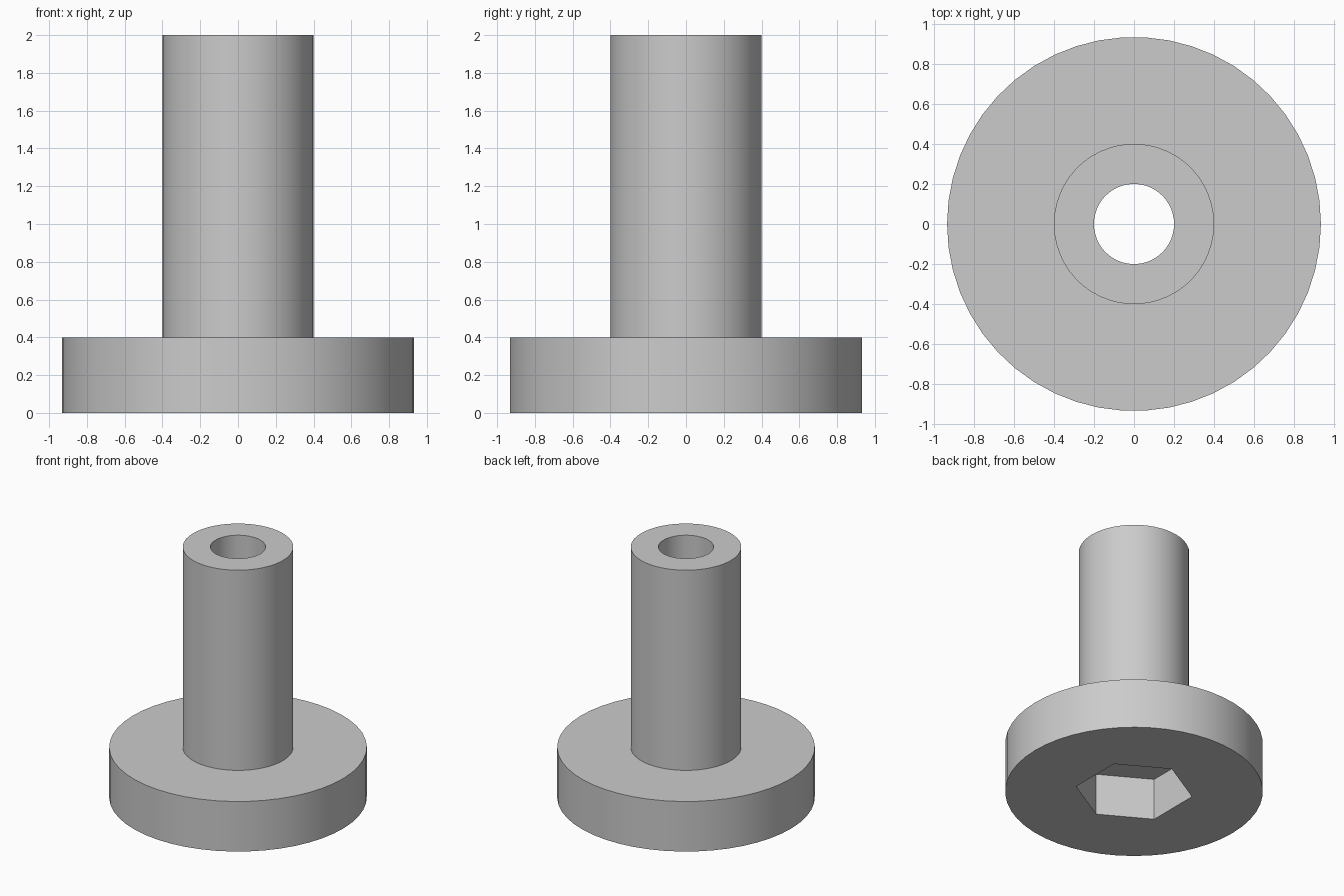
import bpy, bmesh, math

cube = bpy.data.objects.get("Cube")
if cube:
    bpy.data.objects.remove(cube, do_unlink=True)

SIDES = 50
HEAD_R, SHAFT_R, BORE_R, HEX_R = 0.933, 0.4, 0.2, 0.426
HEAD_H, SOCKET_H, TOP = 0.4, 0.333, 2.0

grey = bpy.data.materials.new("plain grey")
grey.use_nodes = True
colour = (0.6, 0.6, 0.6, 1)
grey.diffuse_color = colour
grey.node_tree.nodes["Principled BSDF"].inputs["Base Color"].default_value = colour

bm = bmesh.new()


def ring(radius, z, sides=SIDES, turn=0.0):
    """Closed loop of edges around the z axis."""
    verts = []
    for i in range(sides):
        a = turn + math.tau * i / sides
        verts.append(bm.verts.new((radius * math.cos(a), radius * math.sin(a), z)))
    edges = [bm.edges.new((verts[i - 1], verts[i])) for i in range(sides)]
    return verts, edges


def wall(low, high):
    """Upright faces between two matching rings."""
    a, b = low[0], high[0]
    for i in range(len(a)):
        bm.faces.new((a[i - 1], a[i], b[i], b[i - 1]))


def washer(outer, inner):
    """Flat face between two rings at one height."""
    bmesh.ops.triangle_fill(bm, use_beauty=True, edges=outer[1] + inner[1])


# Outer surfaces: wide round head and shaft
head_low, head_high = ring(HEAD_R, 0), ring(HEAD_R, HEAD_H)
shaft_low, shaft_high = ring(SHAFT_R, HEAD_H), ring(SHAFT_R, TOP)
wall(head_low, head_high)
washer(head_high, shaft_low)
wall(shaft_low, shaft_high)

# Through bore
bore_low, bore_high = ring(BORE_R, SOCKET_H), ring(BORE_R, TOP)
washer(shaft_high, bore_high)
wall(bore_low, bore_high)

# Hexagonal socket in the underside
hex_low = ring(HEX_R, 0, 6, math.pi / 6)
hex_high = ring(HEX_R, SOCKET_H, 6, math.pi / 6)
wall(hex_low, hex_high)
washer(hex_high, bore_low)
washer(head_low, hex_low)

bmesh.ops.recalc_face_normals(bm, faces=bm.faces)
mesh = bpy.data.meshes.new("flanged_sleeve")
bm.to_mesh(mesh)
bm.free()
mesh.materials.append(grey)

sleeve = bpy.data.objects.new("flanged_sleeve", mesh)
bpy.context.collection.objects.link(sleeve)
bpy.ops.object.select_all(action="DESELECT")
sleeve.select_set(True)
bpy.context.view_layer.objects.active = sleeve
bpy.ops.object.shade_smooth_by_angle(angle=math.radians(30))
